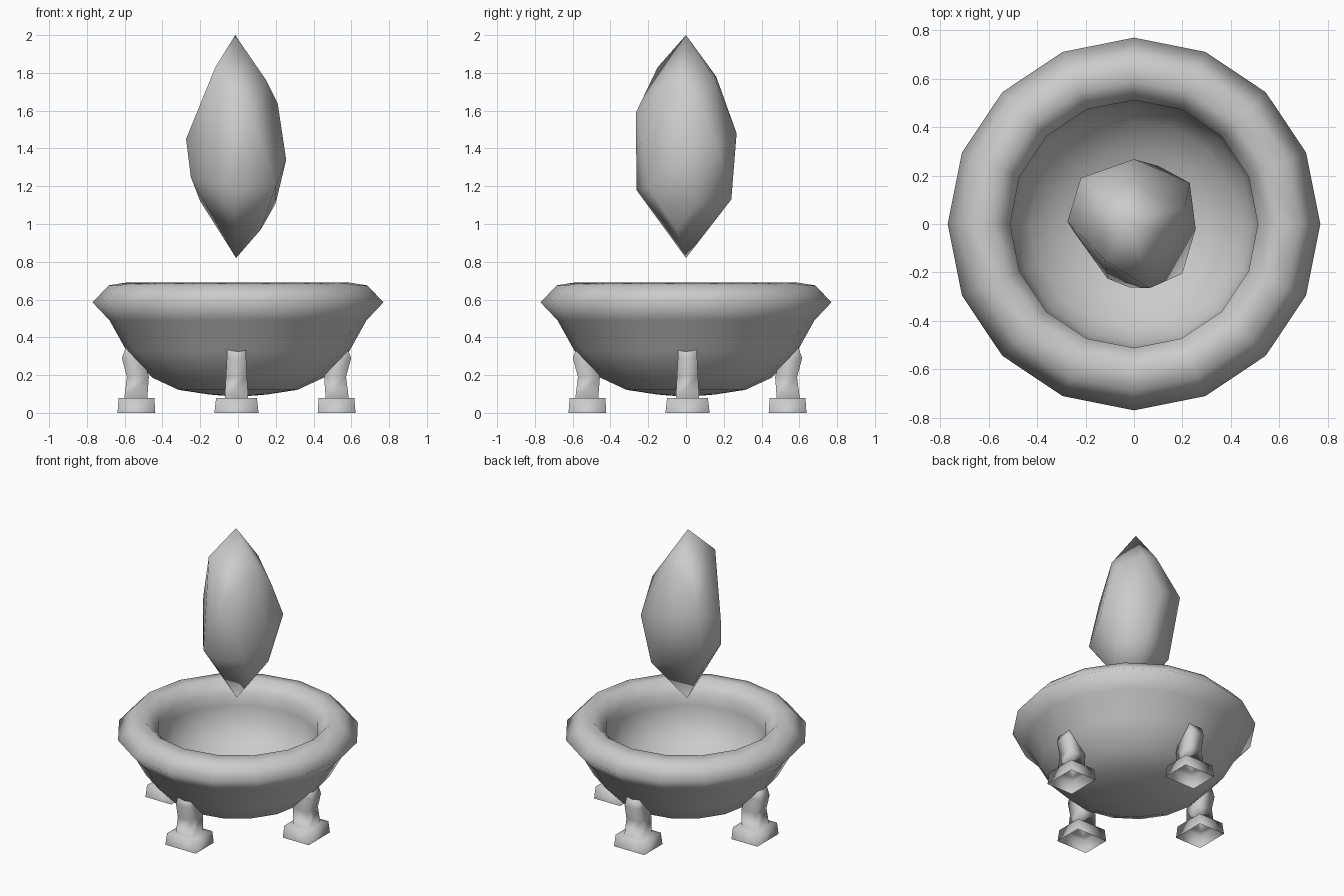
import bpy, bmesh
from math import cos, sin, pi, radians
from mathutils import Matrix

if "Cube" in bpy.data.objects:
    bpy.data.objects.remove(bpy.data.objects["Cube"])


def finish(name, bm, angle):
    bmesh.ops.recalc_face_normals(bm, faces=bm.faces)
    mesh = bpy.data.meshes.new(name)
    bm.to_mesh(mesh)
    bm.free()
    ob = bpy.data.objects.new(name, mesh)
    bpy.context.collection.objects.link(ob)
    bpy.ops.object.select_all(action='DESELECT')
    ob.select_set(True)
    bpy.context.view_layer.objects.active = ob
    bpy.ops.object.shade_smooth_by_angle(angle=radians(angle))
    return ob


def bridge(bm, rings):
    n = len(rings[0])
    for a, b in zip(rings, rings[1:]):
        for i in range(n):
            j = (i + 1) % n
            bm.faces.new((a[i], a[j], b[j], b[i]))


# Bowl: one turned shape, from the underside over the thick rim into the hollow
outside = [(.15, .097), (.315, .122), (.455, .187), (.59, .328), (.68, .49)]
rim = [(.77, .585), (.685, .675), (.59, .69), (.512, .61)]
inside = [(.515, .53), (.488, .42), (.43, .335), (.315, .25), (.16, .19)]
SIDES = 16
bm = bmesh.new()
rings = [[bm.verts.new((r * cos(2 * pi * i / SIDES), r * sin(2 * pi * i / SIDES), z))
          for i in range(SIDES)] for r, z in outside + rim + inside]
bridge(bm, rings)
for ring, z in ((rings[0], .085), (rings[-1], .17)):
    centre = bm.verts.new((0, 0, z))
    for i in range(SIDES):
        bm.faces.new((ring[i], ring[(i + 1) % SIDES], centre))
finish("bowl", bm, 100)

# Legs: square tubes on open-bottomed feet (inner radius, outer radius, half width, z)
sections = [(.43, .63, .117, 0), (.435, .624, .108, .08), (.472, .594, .062, .08),
            (.464, .58, .056, .19), (.49, .607, .051, .29), (.488, .587, .05, .345)]
for k, side in enumerate(("right", "back", "left", "front")):
    bm = bmesh.new()
    rings = [[bm.verts.new(p) for p in ((a, -w, z), (b, -w, z), (b, w, z), (a, w, z))]
             for a, b, w, z in sections]
    bridge(bm, rings)
    bm.faces.new(rings[-1])
    bm.transform(Matrix.Translation((-.008, .008, 0)) @ Matrix.Rotation(k * pi / 2, 4, 'Z'))
    finish(side + "_leg", bm, 92)

# Floating crystal: rough-cut hull between two points
points = [(-.015, 0, 2), (-.12, -.15, 1.83), (.15, -.04, 1.76), (-.05, .16, 1.78), (.05, .15, 1.77),
          (.21, .07, 1.64), (.065, -.265, 1.59), (-.275, .01, 1.45), (-.22, .19, 1.54), (0, .268, 1.48),
          (.23, .17, 1.4), (.255, -.02, 1.34), (-.11, -.225, 1.21), (-.02, -.262, 1.18),
          (.2, -.205, 1.2), (.2, .05, 1.11), (.1, .24, 1.13), (-.2, .1, 1.12), (-.25, -.03, 1.25),
          (.12, -.05, .97), (-.01, 0, .82)]
bm = bmesh.new()
for p in points:
    bm.verts.new(p)
bmesh.ops.convex_hull(bm, input=bm.verts[:])
bmesh.ops.delete(bm, geom=[v for v in bm.verts if not v.link_faces], context='VERTS')
finish("crystal", bm, 100)
